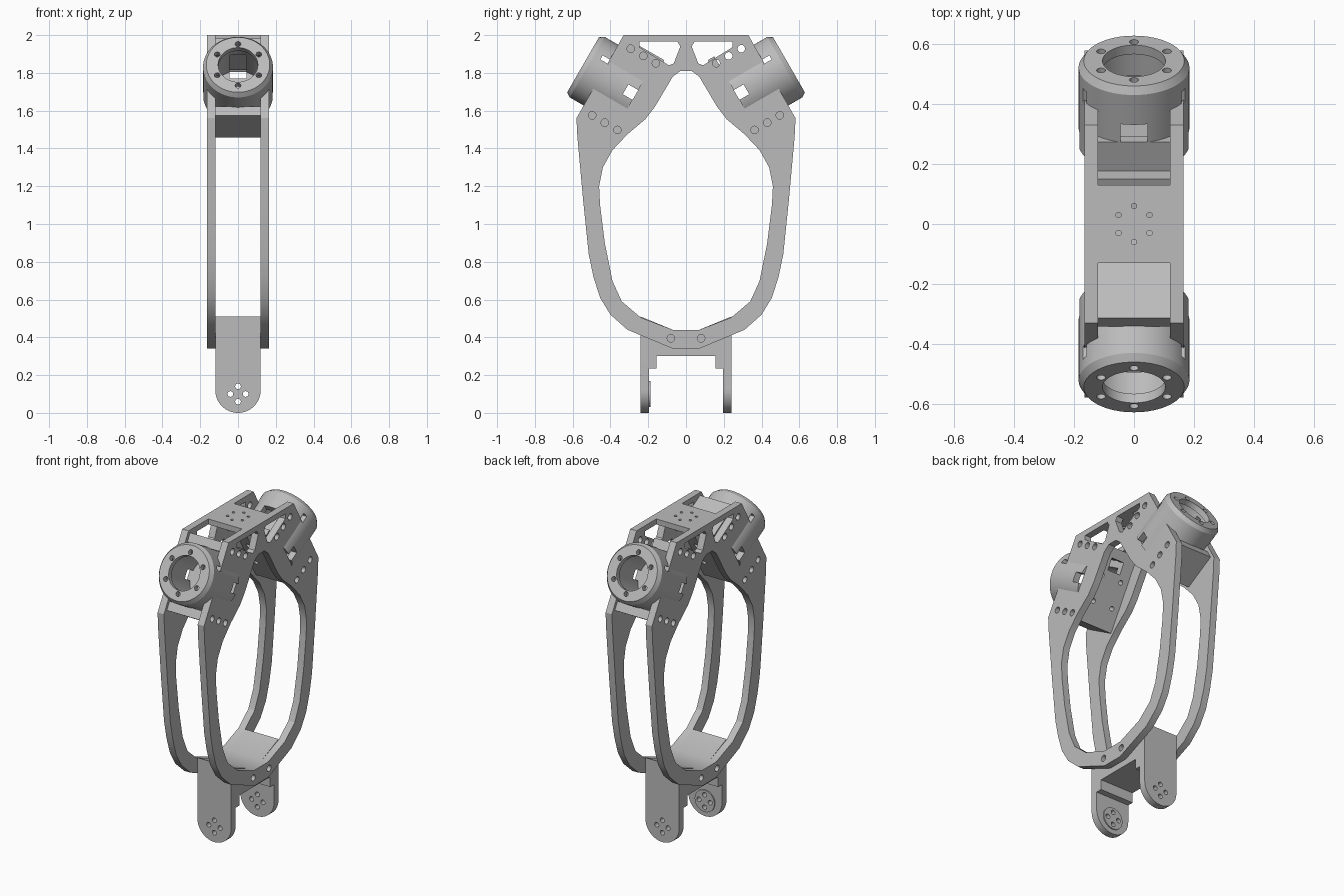
import bpy, bmesh, math
from math import radians
from mathutils import Matrix, Vector

if "Cube" in bpy.data.objects:
    bpy.data.objects.remove(bpy.data.objects["Cube"], do_unlink=True)

grey = bpy.data.materials.new("light_grey")
grey.use_nodes = True
grey.diffuse_color = (0.5, 0.5, 0.5, 1)
grey.node_tree.nodes["Principled BSDF"].inputs["Base Color"].default_value = (0.5, 0.5, 0.5, 1)

I = Matrix.Identity(4)
AXIS = {"X": Matrix.Rotation(radians(90), 4, "Y"),
        "Y": Matrix.Rotation(radians(90), 4, "X"), "Z": I}


def finish(bm, name, matrix=I):
    bmesh.ops.recalc_face_normals(bm, faces=bm.faces)
    mesh = bpy.data.meshes.new(name)
    bm.to_mesh(mesh)
    bm.free()
    obj = bpy.data.objects.new(name, mesh)
    obj.matrix_world = matrix
    bpy.context.collection.objects.link(obj)
    return obj


def box(name, xs, ys, zs, matrix=I):
    bm = bmesh.new()
    size = Matrix.Diagonal((xs[1] - xs[0], ys[1] - ys[0], zs[1] - zs[0], 1))
    mid = Vector((sum(xs), sum(ys), sum(zs))) / 2
    bmesh.ops.create_cube(bm, size=1, matrix=Matrix.Translation(mid) @ size)
    return finish(bm, name, matrix)


def rod(name, centre, radius, length, axis, matrix=I, segments=20):
    bm = bmesh.new()
    bmesh.ops.create_cone(bm, cap_ends=True, segments=segments, radius1=radius, radius2=radius,
                          depth=length, matrix=Matrix.Translation(centre) @ AXIS[axis])
    return finish(bm, name, matrix)


def prism(name, outline, x0, x1):
    """Extrude a (y, z) outline along x."""
    bm = bmesh.new()
    face = bm.faces.new([bm.verts.new((x0, y, z)) for y, z in outline])
    new = bmesh.ops.extrude_face_region(bm, geom=[face])["geom"]
    bmesh.ops.translate(bm, vec=(x1 - x0, 0, 0),
                        verts=[v for v in new if isinstance(v, bmesh.types.BMVert)])
    return finish(bm, name)


def mirrored(half):
    return half + [(-y, z) for y, z in reversed(half)]


def cut(targets, cutters):
    """Subtract the cutters from the targets, then delete the cutters."""
    for obj in targets:
        for c in cutters:
            mod = obj.modifiers.new("cut", "BOOLEAN")
            mod.operation, mod.solver, mod.object = "DIFFERENCE", "EXACT", c
        bpy.context.view_layer.update()
        graph = bpy.context.evaluated_depsgraph_get()
        mesh = bpy.data.meshes.new_from_object(obj.evaluated_get(graph))
        obj.modifiers.clear()
        obj.data = mesh
    for c in cutters:
        bpy.data.objects.remove(c, do_unlink=True)


# Frames of the two tilted sockets: y runs inward along the tube axis
FRAMES = {side: Matrix.Rotation(turn, 4, "Z") @ Matrix.Translation((0, -0.545, 1.843))
          @ Matrix.Rotation(radians(-30), 4, "X")
          for side, turn in (("front", 0), ("back", math.pi))}

# Side plates
OUTER = mirrored([(-.33, 2), (-.58, 1.56), (-.575, 1.46), (-.545, 1.13), (-.515, .84), (-.49, .72),
                  (-.455, .61), (-.40, .52), (-.31, .44), (-.07, .34)])
INNER = mirrored([(-.03, 1.81), (-.07, 1.78), (-.165, 1.62), (-.215, 1.555), (-.31, 1.475),
                  (-.39, 1.39), (-.44, 1.30), (-.46, 1.2), (-.455, 1.1), (-.43, .9), (-.39, .7),
                  (-.34, .59), (-.24, .505), (-.07, .44)])
WINDOW = [(-.245, 1.965), (-.045, 1.965), (-.03, 1.94), (-.065, 1.85), (-.09, 1.84), (-.245, 1.935)]
plates = [prism(f"{n}_side_plate", OUTER, a, b)
          for n, a, b in (("left", .12, .165), ("right", -.165, -.12))]
cutters = [prism("cutter", INNER, -.3, .3)]
for s in (1, -1):
    cutters.append(prism("cutter", [(s * y, z) for y, z in WINDOW], -.3, .3))
    cutters.append(rod("cutter", (0, s * .08, .395), .02, 1, "X"))
for frame in FRAMES.values():
    cutters.append(rod("cutter", (0, .14, 0), .18, .36, "Y", frame, 48))
    for y in (.176, .253, .33):
        for z in (.2, -.208):
            cutters.append(rod("cutter", (0, y, z), .02, 1, "X", frame))
cut(plates, cutters)

# Top bridge with six screw holes
top = box("top_bridge", (-.12, .12), (-.13, .13), (1.965, 2))
ring = [(math.sin(k * math.pi / 3), math.cos(k * math.pi / 3)) for k in range(6)]
cut([top], [rod("cutter", (.06 * a, .06 * b, 2), .009, .2, "Z") for a, b in ring])

# Tilted sockets: flanged tube, end wall, upper and lower mounting slabs
TUBE = [(.105, 0), (.168, 0), (.185, .025), (.185, .32), (.145, .32), (.145, .035), (.105, .035)]
for side, frame in FRAMES.items():
    bm = bmesh.new()
    verts = [bm.verts.new((r, s, 0)) for r, s in TUBE]
    edges = [bm.edges.new((v, verts[i - 1])) for i, v in enumerate(verts)]
    bmesh.ops.spin(bm, geom=verts + edges, axis=(0, 1, 0), cent=(0, 0, 0),
                   angle=2 * math.pi, steps=64, use_merge=True)
    bmesh.ops.remove_doubles(bm, verts=bm.verts, dist=1e-5)
    tube = finish(bm, f"{side}_socket_tube", frame)
    cutters = [box("cutter", (-.045, .045), (.14, .4), (-.3, .3), frame),
               box("cutter", (-.3, .3), (.26, .4), (-.03, .03), frame),
               box("cutter", (-.3, .3), (.065, .115), (.07, .095), frame)]
    cutters += [rod("cutter", (.127 * a, 0, .127 * b), .015, .1, "Y", frame) for a, b in ring]
    cut([tube], cutters)

    wall = box(f"{side}_socket_end_wall", (-.12, .12), (.32, .36), (-.236, .236), frame)
    cutters = [box("cutter", (-.045, .045), (.2, .5), (.1, .175), frame)]
    cutters += [rod("cutter", (x, .34, z), .014, .2, "Y", frame)
                for x in (-.07, .07) for z in (-.1, .06)]
    cut([wall], cutters)
    box(f"{side}_lower_slab", (-.12, .12), (.13, .32), (-.236, -.18), frame)
    if side == "front":
        box("front_upper_slab", (-.12, .12), (.13, .32), (.18, .236), frame)
    else:
        box("back_upper_slab", (-.12, .12), (.21, .32), (.14, .18), frame)

# Base bracket: curved floor and two round-ended legs
BASE = mirrored([(-.07, .44), (-.24, .51), (-.24, 0), (-.195, 0), (-.195, .235),
                 (-.155, .235), (-.155, .30)])
# the bridge of the outline closes between the two inner corners
base = prism("base_bracket", BASE, -.12, .12)
round_end = box("cutter", (-.2, .2), (-.4, .4), (-.1, .12))
cut([round_end], [rod("cutter", (0, 0, .12), .12, 1, "Y", segments=64)])
cutters = [round_end]
for x, z in ((.04, .1), (-.04, .1), (0, .14), (0, .06)):
    cutters.append(rod("cutter", (x, 0, z), .015, 1, "Y"))
cut([base], cutters)
boss = rod("front_leg_boss", (0, -.192, .1), .07, .008, "Y", segments=40)
cut([boss], [rod("cutter", (x, -.19, z), .015, .2, "Y")
             for x, z in ((.04, .1), (-.04, .1), (0, .14), (0, .06))])

# Colour and shading
for obj in [o for o in bpy.context.collection.objects if o.type == "MESH"]:
    obj.data.materials.clear()
    obj.data.materials.append(grey)
    for p in obj.data.polygons:
        p.material_index = 0
    bpy.ops.object.select_all(action="DESELECT")
    obj.select_set(True)
    bpy.context.view_layer.objects.active = obj
    bpy.ops.object.shade_smooth_by_angle(angle=radians(25))
